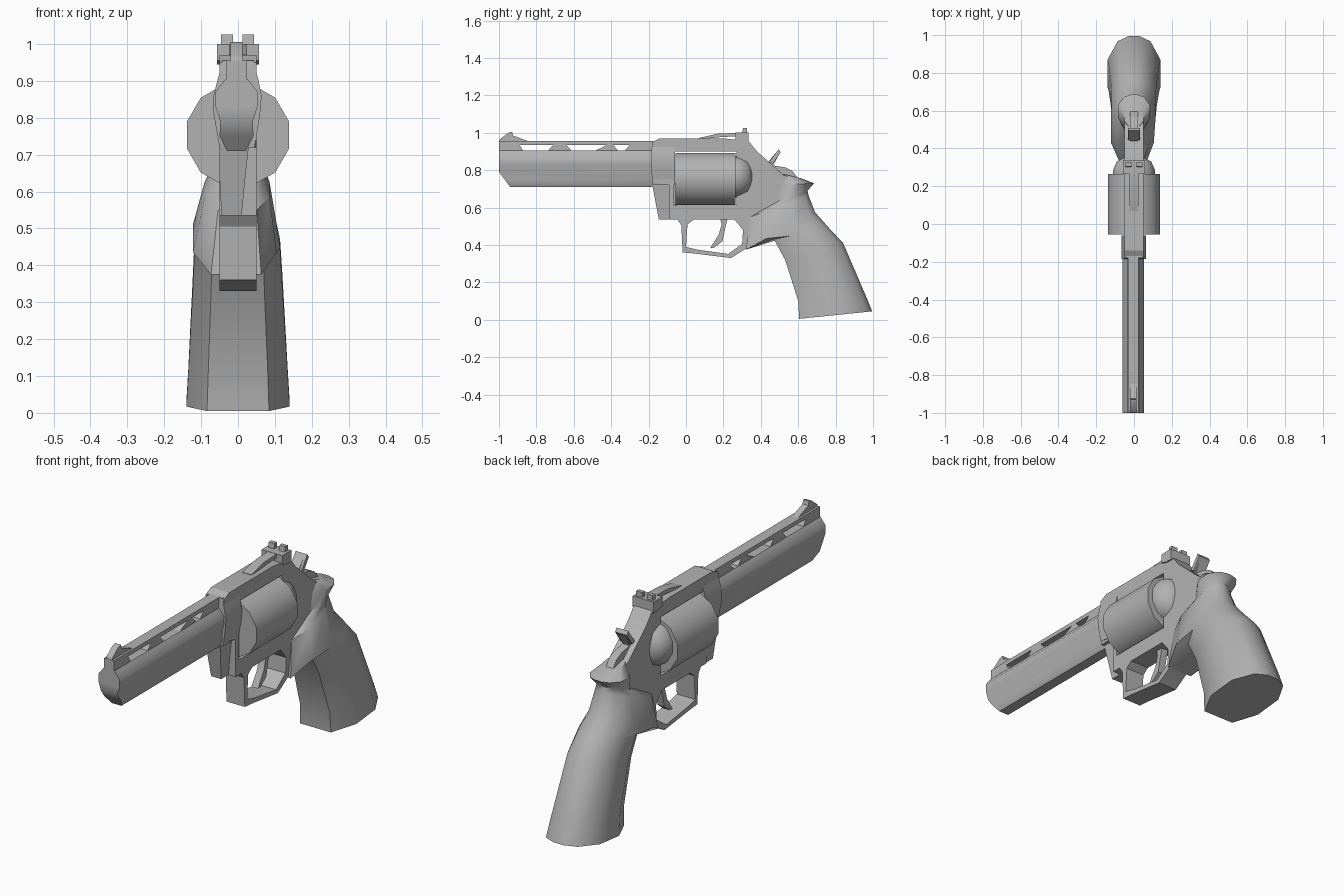
import bpy, bmesh, math

if "Cube" in bpy.data.objects:
    bpy.data.objects.remove(bpy.data.objects["Cube"])

GREY = (0.45, 0.45, 0.45, 1)
metal = bpy.data.materials.new("plain_grey")
metal.use_nodes = True
metal.diffuse_color = GREY
metal.node_tree.nodes["Principled BSDF"].inputs["Base Color"].default_value = GREY


def finish(ob, angle):
    ob.data.materials.clear()
    ob.data.materials.append(metal)
    bpy.ops.object.select_all(action='DESELECT')
    ob.select_set(True)
    bpy.context.view_layer.objects.active = ob
    bpy.ops.object.shade_smooth_by_angle(angle=math.radians(angle))


def plate(name, outlines, half, x=0.0, angle=25):
    """Side outline in (y, z), further outlines are holes, extruded across x."""
    cu = bpy.data.curves.new(name, 'CURVE')
    cu.dimensions = '2D'
    cu.fill_mode = 'BOTH'
    cu.extrude = half
    for pts in outlines:
        sp = cu.splines.new('POLY')
        sp.points.add(len(pts) - 1)
        for p, (a, b) in zip(sp.points, pts):
            p.co = (a, b, 0, 1)
        sp.use_cyclic_u = True
    ob = bpy.data.objects.new(name, cu)
    bpy.context.collection.objects.link(ob)
    ob.rotation_euler = (math.pi / 2, 0, math.pi / 2)
    ob.location.x = x
    bpy.ops.object.select_all(action='DESELECT')
    ob.select_set(True)
    bpy.context.view_layer.objects.active = ob
    bpy.ops.object.convert(target='MESH')
    ob = bpy.context.view_layer.objects.active
    bm = bmesh.new()
    bm.from_mesh(ob.data)
    bmesh.ops.remove_doubles(bm, verts=bm.verts, dist=1e-4)
    bmesh.ops.recalc_face_normals(bm, faces=bm.faces)
    bm.to_mesh(ob.data)
    bm.free()
    finish(ob, angle)


def loft(name, sections, angle=45):
    """Skin over a list of equal-length rings, capped at both ends."""
    bm = bmesh.new()
    rings = [[bm.verts.new(p) for p in s] for s in sections]
    n = len(rings[0])
    for a, b in zip(rings, rings[1:]):
        for i in range(n):
            j = (i + 1) % n
            bm.faces.new((a[i], a[j], b[j], b[i]))
    bm.faces.new(rings[0])
    bm.faces.new(rings[-1])
    bmesh.ops.recalc_face_normals(bm, faces=bm.faces)
    me = bpy.data.meshes.new(name)
    bm.to_mesh(me)
    bm.free()
    ob = bpy.data.objects.new(name, me)
    bpy.context.collection.objects.link(ob)
    finish(ob, angle)


def stack(name, rows, angle=45):
    """Rectangles stacked in z: (z, y0, y1, x0, x1)."""
    loft(name, [[(a, y0, z), (b, y0, z), (b, y1, z), (a, y1, z)]
                for z, y0, y1, a, b in rows], angle)


def lathe(name, z, prof, sides, angle=45):
    """Turned part about the y direction: profile of (y, radius)."""
    ts = [2 * math.pi * (i + 0.5) / sides for i in range(sides)]
    loft(name, [[(r * math.cos(t), y, z + r * math.sin(t)) for t in ts]
                for y, r in prof], angle)


# Barrel with undercut muzzle
barrel = [(.905, -1, .03), (.87, -1, .057), (.83, -1, .057), (.79, -1, .044),
          (.75, -.97, .046), (.71, -.94, .026)]
stack("barrel", [(z, y, -.1, -w - .004, w - .004) for z, y, w in barrel])

# Ventilated rib and front sight
vents = [[(-.89, .935), (-.71, .935), (-.74, .902), (-.87, .902)],
         [(-.64, .935), (-.42, .935), (-.49, .902), (-.61, .902)],
         [(-.39, .935), (-.30, .935), (-.33, .902), (-.36, .902)]]
plate("barrel_rib", [[(-1, .89), (-1, .955), (-.15, .955), (-.15, .89)]] + vents, .027, -.004)
plate("front_sight", [[(-1, .95), (-.995, .965), (-.95, 1.0), (-.93, 1.005), (-.925, .985),
                       (-.83, .95)]], .016, -.004)

# Collar round the barrel root, with the offset crane below
stack("frame_collar", [(.955, -.18, -.06, -.042, .042), (.90, -.185, -.06, -.056, .056),
                       (.86, -.185, -.06, -.066, .064), (.81, -.185, -.06, -.066, .06),
                       (.72, -.18, -.06, -.05, .045)])
stack("crane", [(.73, -.182, -.05, -.05, .03), (.64, -.165, -.05, -.05, .02),
                (.535, -.145, -.05, -.045, .01)])

# Frame with cylinder window and trigger guard
frame = [(-.09, .535), (-.045, .535), (-.025, .505), (-.018, .36), (.04, .355), (.24, .33),
         (.32, .38), (.42, .42), (.52, .52), (.60, .66), (.60, .74), (.52, .775), (.38, .90),
         (.335, .955), (.20, .97), (-.14, .97), (-.18, .95), (-.18, .74), (-.09, .72)]
window = [(-.065, .61), (.27, .61), (.27, .90), (-.065, .90)]
guard = [(.008, .51), (.0, .39), (.06, .375), (.225, .352), (.30, .405), (.305, .48),
         (.26, .535), (.04, .535)]
plate("frame", [frame, window, guard], .05)
plate("trigger", [[(.18, .55), (.19, .51), (.175, .455), (.13, .385), (.15, .385), (.195, .42),
                   (.21, .49), (.225, .55)]], .018)

# Cylinder and rounded recoil shield
lathe("cylinder", .753, [(-.055, .143), (.265, .143)], 12)
lathe("recoil_shield", .765, [(.255, .115), (.285, .115), (.33, .095), (.355, .05)], 12, 60)

# Rear sight
plate("sight_leaf", [[(.07, .965), (.07, .972), (.17, .995), (.30, 1.0), (.30, .98), (.2, .978)]], .024)
plate("rear_sight", [[(.265, .955), (.265, 1.0), (.335, 1.0), (.335, .945), (.30, .945)]], .057)
for side, x in (("right", -.03), ("left", .028)):
    plate("sight_post_" + side, [[(.30, .99), (.305, 1.025), (.325, 1.025), (.325, .99)]], .016, x)

# Hammer: body, spur and tail
plate("hammer", [[(.36, .88), (.405, .855), (.44, .845), (.495, .91), (.505, .895), (.465, .825),
                  (.53, .815), (.57, .795), (.60, .755), (.48, .77), (.40, .80)]], .02)
plate("hammer_spur", [[(.445, .843), (.495, .912), (.507, .895), (.465, .835)]], .032)

# Grip: front point, back point, right and left half width
ring = [(0, .6), (.3, 1), (.68, 1), (.93, .62), (1, .2)]
ring = ring + [(u, -v) for u, v in reversed(ring)]
rows = [((.605, .005), (.995, .045), .14, .14),
        ((.60, .10), (.965, .12), .135, .135),
        ((.53, .32), (.84, .41), .122, .12),
        ((.47, .43), (.765, .49), .118, .114),
        ((.32, .375), (.69, .575), .122, .105),
        ((.345, .55), (.655, .665), .09, .085),
        ((.48, .63), (.65, .69), .068, .068),
        ((.51, .72), (.685, .73), .085, .085),
        ((.52, .778), (.61, .758), .05, .05)]
loft("grip", [[(v * (left if v > 0 else right), f[0] + u * (b[0] - f[0]), f[1] + u * (b[1] - f[1]))
               for u, v in ring] for f, b, right, left in rows], 50)
